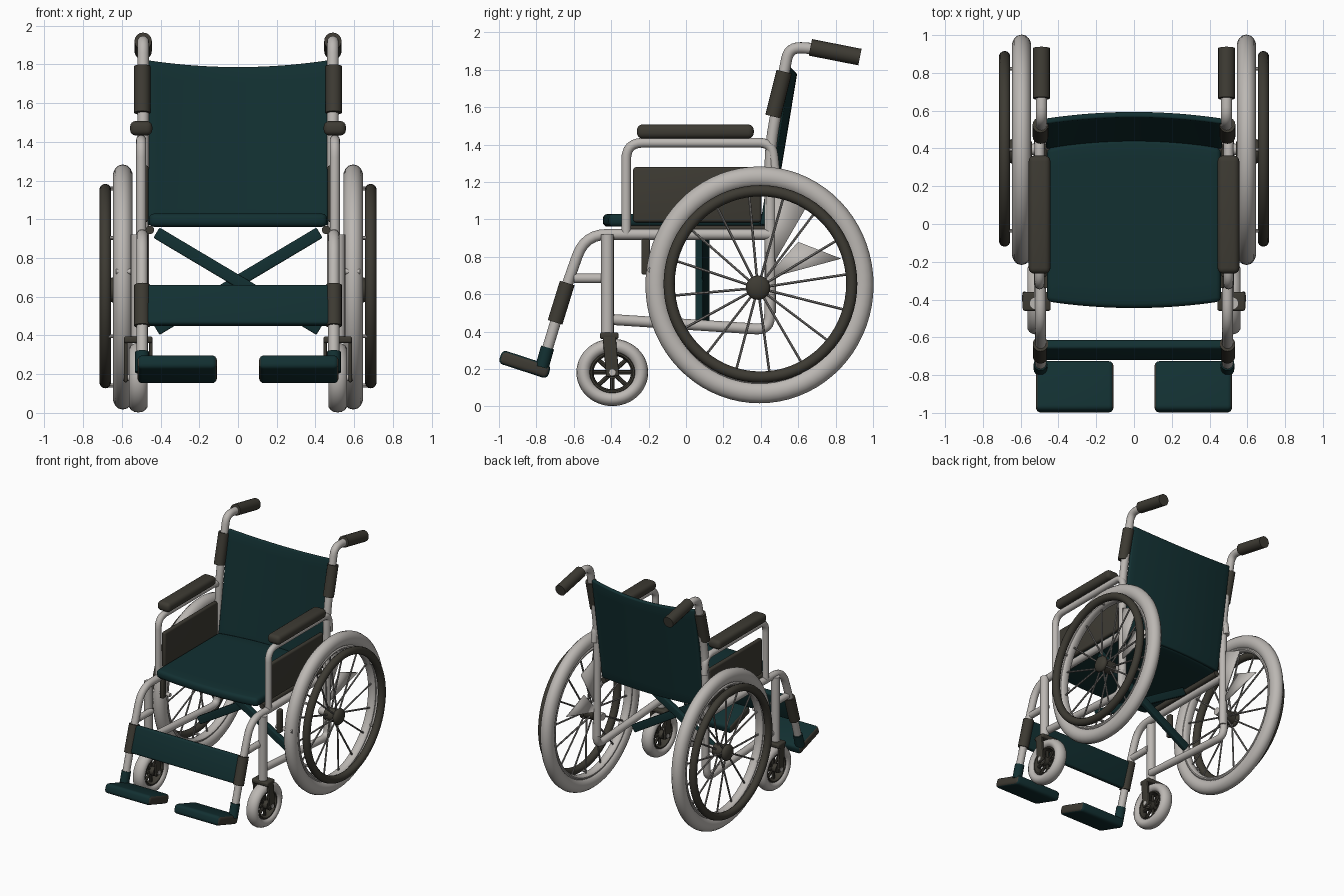
import bpy, bmesh, math
from mathutils import Vector, Matrix, Euler

if "Cube" in bpy.data.objects:
    bpy.data.objects.remove(bpy.data.objects["Cube"])


def material(name, rgb):
    m = bpy.data.materials.new(name)
    m.diffuse_color = (*rgb, 1)
    m.use_nodes = True
    m.node_tree.nodes["Principled BSDF"].inputs["Base Color"].default_value = m.diffuse_color
    return m


GREY = material("light grey metal", (0.50, 0.475, 0.45))
BROWN = material("dark brown rubber", (0.047, 0.043, 0.033))
TEAL = material("dark teal fabric", (0.006, 0.029, 0.031))
STEEL = material("spoke steel", (0.22, 0.21, 0.20))


def finish(bm, name, mats, angle=40):
    bmesh.ops.recalc_face_normals(bm, faces=bm.faces)
    me = bpy.data.meshes.new(name)
    bm.to_mesh(me)
    bm.free()
    for m in (mats if isinstance(mats, list) else [mats]):
        me.materials.append(m)
    for p in me.polygons:
        p.use_smooth = True
    me.set_sharp_from_angle(angle=math.radians(angle))
    ob = bpy.data.objects.new(name, me)
    bpy.context.collection.objects.link(ob)
    return ob


def fillet(pts, r):
    # round the corners of a path
    pts = [Vector(p) for p in pts]
    out = [pts[0]]
    for a, b, c in zip(pts, pts[1:], pts[2:]):
        d = min(r, (a - b).length * 0.49, (c - b).length * 0.49)
        p, q = b + (a - b).normalized() * d, b + (c - b).normalized() * d
        for i in range(7):
            t = i / 6
            out.append(p * (1 - t) ** 2 + b * 2 * t * (1 - t) + q * t * t)
    return out + [pts[-1]]


def tube(name, pts, r, mat, bend=0.08, sides=16):
    pts = fillet(pts, bend)
    bm = bmesh.new()
    rings = []
    n = None
    for i, p in enumerate(pts):
        d = (pts[min(i + 1, len(pts) - 1)] - pts[max(i - 1, 0)]).normalized()
        if n is None:
            n = d.orthogonal()
        n = (n - d * n.dot(d)).normalized()
        b = d.cross(n)
        rings.append([bm.verts.new(p + r * (n * math.cos(k * math.tau / sides) + b * math.sin(k * math.tau / sides)))
                      for k in range(sides)])
    for r0, r1 in zip(rings, rings[1:]):
        for k in range(sides):
            j = (k + 1) % sides
            bm.faces.new((r0[k], r0[j], r1[j], r1[k]))
    bm.faces.new(rings[0])
    bm.faces.new(rings[-1])
    return finish(bm, name, mat)


def ring(name, c, ry, rz, minor_r, minor_x, mat, steps=72, sides=14):
    # tyre-like ring around the x axis, slightly oval where ry differs from rz
    bm = bmesh.new()
    rows = []
    for i in range(steps):
        a = math.tau * i / steps
        row = []
        for k in range(sides):
            b = math.tau * k / sides
            d = minor_r * math.cos(b)
            row.append(bm.verts.new((c[0] + minor_x * math.sin(b), c[1] + (ry + d) * math.cos(a),
                                     c[2] + (rz + d) * math.sin(a))))
        rows.append(row)
    for i in range(steps):
        r0, r1 = rows[i], rows[(i + 1) % steps]
        for k in range(sides):
            j = (k + 1) % sides
            bm.faces.new((r0[k], r0[j], r1[j], r1[k]))
    return finish(bm, name, mat)


def box(name, c, size, mat, bevel=0.02, rot=(0, 0, 0), side_mat=None):
    bm = bmesh.new()
    bmesh.ops.create_cube(bm, size=1, matrix=Matrix.Diagonal((*size, 1)))
    bmesh.ops.bevel(bm, geom=bm.edges[:], offset=bevel, segments=4, profile=0.5, affect='EDGES')
    if side_mat:
        bm.normal_update()
        for f in bm.faces:
            f.material_index = int(abs(f.normal.x) > 0.75)
    bm.transform(Matrix.Translation(c) @ Euler(rot).to_matrix().to_4x4())
    return finish(bm, name, [mat, side_mat] if side_mat else mat)


def sheet(name, f, nu, nv, thick, bevel, mat):
    bm = bmesh.new()
    g = [[bm.verts.new(f(-1 + 2 * i / nu, j / nv)) for j in range(nv + 1)] for i in range(nu + 1)]
    for i in range(nu):
        for j in range(nv):
            bm.faces.new((g[i][j], g[i + 1][j], g[i + 1][j + 1], g[i][j + 1]))
    ob = finish(bm, name, mat)
    m = ob.modifiers.new("thickness", 'SOLIDIFY')
    m.thickness, m.offset = thick, 0
    m = ob.modifiers.new("soft edge", 'BEVEL')
    m.width, m.segments, m.limit_method = bevel, 3, 'ANGLE'
    return ob


# Seat and backrest
sheet("seat", lambda u, v: (0.46 * u, (-0.41 - 0.035 * (1 - u * u)) * (1 - v) + (0.40 + 0.05 * (1 - u * u)) * v, 0.995),
      16, 8, 0.068, 0.025, TEAL)
sheet("backrest", lambda u, v: (0.465 * u, 0.41 + 0.135 * v + 0.035 * (1 - u * u),
                                0.97 + (0.815 + 0.035 * u * u) * v), 20, 10, 0.03, 0.01, TEAL)

# Calf strap
box("calf_strap", (0, -0.668, 0.555), (1.06, 0.05, 0.215), TEAL, 0.015, (math.radians(-18), 0, 0), BROWN)

# Folding cross brace
for s, y in ((1, 0.07), (-1, 0.105)):
    box("cross_brace", (0, y, 0.68), (0.98, 0.04, 0.062), TEAL, 0.008, (0, s * math.atan2(0.5, 0.84), 0))

for s in (1, -1):
    def P(x, *yz):
        return [(s * x, y, z) for y, z in yz]

    # Frame tubes
    tube("front_hanger", P(0.495, (0.45, 0.92), (-0.54, 0.92), (-0.64, 0.64), (-0.765, 0.23)), 0.029, GREY, 0.12)
    tube("hanger_link", P(0.495, (-0.60, 0.685), (-0.42, 0.685)), 0.026, GREY)
    tube("caster_post", P(0.52, (-0.42, 0.92), (-0.42, 0.37)), 0.034, GREY)
    tube("lower_rail", P(0.50, (-0.40, 0.465), (0.445, 0.41), (0.45, 0.60)), 0.029, GREY, 0.07)
    tube("back_cane", P(0.49, (0.45, 0.50), (0.45, 1.40), (0.55, 1.92), (0.68, 1.915), (0.90, 1.87)), 0.03, GREY, 0.13)
    tube("arm_tube", P(0.50, (-0.32, 0.92), (-0.32, 1.41), (0.46, 1.41), (0.475, 1.27)), 0.026, GREY, 0.09)
    tube("seat_rail", P(0.455, (-0.34, 0.945), (0.42, 0.945)), 0.022, BROWN)

    # Grips, sleeves and pads
    tube("push_grip", P(0.49, (0.665, 1.92), (0.93, 1.868)), 0.045, BROWN)
    tube("back_sleeve", P(0.495, (0.465, 1.55), (0.525, 1.79)), 0.042, BROWN)
    tube("leg_sleeve", P(0.495, (-0.635, 0.66), (-0.70, 0.45)), 0.041, BROWN)
    tube("foot_sleeve", P(0.495, (-0.74, 0.315), (-0.77, 0.21)), 0.036, TEAL)
    box("armrest_pad", (s * 0.50, 0.05, 1.47), (0.115, 0.625, 0.075), BROWN, 0.03)
    box("side_panel", (s * 0.48, 0.06, 1.132), (0.035, 0.685, 0.295), BROWN, 0.015)
    box("footplate", (s * 0.314, -0.862, 0.225), (0.41, 0.275, 0.075), TEAL, 0.025,
        (math.radians(-18), 0, 0), BROWN)

    # Rear gusset plates, as two thin triangles beside the back post
    bm = bmesh.new()
    for tri in (((0.42, 1.15), (0.64, 1.06), (0.42, 0.68)), ((0.60, 0.88), (0.83, 0.79), (0.42, 0.68))):
        bm.faces.new([bm.verts.new((s * 0.50, y, z)) for y, z in tri])
    ob = finish(bm, "gusset_plate", GREY)
    ob.modifiers.new("thickness", 'SOLIDIFY').thickness = 0.008

    # Wheel brake
    tube("brake_bar", [(s * 0.48, -0.19, 0.73), (s * 0.63, -0.19, 0.73)], 0.015, GREY)
    box("brake_lever", (s * 0.53, -0.215, 0.80), (0.035, 0.045, 0.19), BROWN, 0.01)

    # Rear wheel
    cy, cz = 0.393, 0.65
    W = (s * 0.595, cy, cz)
    ring("rear_tyre", W, 0.553, 0.576, 0.057, 0.051, GREY)
    ring("rear_rim", W, 0.497, 0.515, 0.02, 0.035, GREY)
    ring("hand_rim", (s * 0.685, cy + 0.005, cz + 0.005), 0.488, 0.498, 0.03, 0.03, BROWN)
    tube("rear_hub", [(s * 0.54, 0.385, 0.635), (s * 0.655, 0.385, 0.635)], 0.052, BROWN)
    bm = bmesh.new()
    bmesh.ops.create_uvsphere(bm, u_segments=20, v_segments=12, radius=0.065,
                              matrix=Matrix.Translation((s * 0.645, 0.385, 0.635)) @ Matrix.Diagonal((0.5, 1, 1, 1)))
    finish(bm, "hub_cap", BROWN)
    tube("rear_axle", [(s * 0.47, 0.40, 0.635), (s * 0.60, 0.39, 0.635)], 0.03, GREY)
    for i in range(16):
        a = math.tau * (i + 0.3) / 16
        x0 = 0.57 if i % 2 else 0.63
        tube("spoke", [(s * x0, 0.385 + 0.04 * math.cos(a), 0.635 + 0.04 * math.sin(a)),
                       (s * 0.595, cy + 0.495 * math.cos(a), cz + 0.51 * math.sin(a))], 0.007, STEEL, sides=6)
    for i in range(6):
        a = math.tau * (i + 0.5) / 6
        y, z = cy + 0.495 * math.cos(a), cz + 0.508 * math.sin(a)
        tube("hand_rim_peg", [(s * 0.60, y, z), (s * 0.685, y, z)], 0.01, GREY, sides=8)

    # Caster wheel
    C = (s * 0.515, -0.394, 0.182)
    ring("caster_tyre", C, 0.153, 0.141, 0.039, 0.05, GREY, 48)
    ring("caster_rim", C, 0.114, 0.104, 0.014, 0.035, BROWN, 48, 10)
    tube("caster_hub", [(C[0] - 0.045, C[1], C[2]), (C[0] + 0.045, C[1], C[2])], 0.034, BROWN)
    tube("caster_axle", [(C[0] - 0.078, C[1], C[2]), (C[0] + 0.078, C[1], C[2])], 0.017, GREY)
    for i in range(8):
        a = math.tau * i / 8
        tube("caster_spoke", [C, (C[0], C[1] + 0.112 * math.cos(a), C[2] + 0.102 * math.sin(a))], 0.012, BROWN, sides=8)
    # Caster fork
    box("fork_crown", (C[0], -0.41, 0.378), (0.148, 0.10, 0.035), BROWN, 0.012)
    for d in (-0.065, 0.065):
        box("fork_leg", (C[0] + d, -0.402, 0.275), (0.018, 0.07, 0.23), BROWN, 0.006, (math.radians(5), 0, 0))
